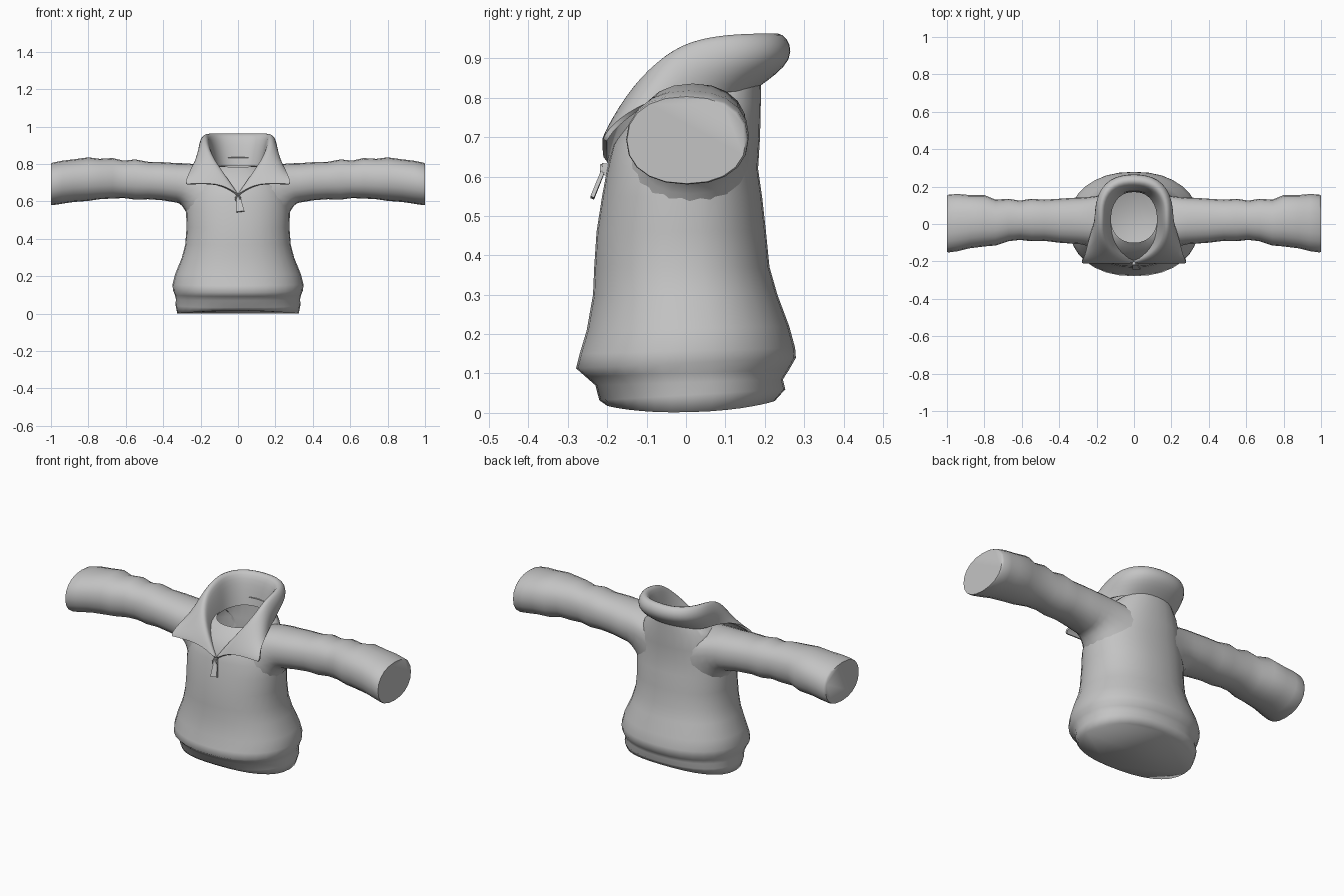
import bpy, bmesh, math
from mathutils import Matrix, Vector, Euler
from mathutils.bvhtree import BVHTree

if "Cube" in bpy.data.objects:
    bpy.data.objects.remove(bpy.data.objects["Cube"], do_unlink=True)

# One plain cloth colour
CLOTH = (0.55, 0.55, 0.55, 1)
cloth = bpy.data.materials.new("grey_cloth")
cloth.diffuse_color = CLOTH
cloth.use_nodes = True
cloth.node_tree.nodes["Principled BSDF"].inputs["Base Color"].default_value = CLOTH


def make_object(name, bm):
    bmesh.ops.recalc_face_normals(bm, faces=bm.faces[:])
    mesh = bpy.data.meshes.new(name)
    bm.to_mesh(mesh)
    bm.free()
    mesh.materials.append(cloth)
    obj = bpy.data.objects.new(name, mesh)
    bpy.context.collection.objects.link(obj)
    return obj


def smooth(obj, degrees):
    bpy.ops.object.select_all(action='DESELECT')
    obj.select_set(True)
    bpy.context.view_layer.objects.active = obj
    for modifier in obj.modifiers[:]:
        bpy.ops.object.modifier_apply(modifier=modifier.name)
    bpy.ops.object.shade_smooth_by_angle(angle=math.radians(degrees))


def loft(rows, closed=True, cap_first=False, cap_last=False):
    """Skin neighbouring rows of points with quads."""
    bm = bmesh.new()
    grid = [[bm.verts.new(point) for point in row] for row in rows]
    count = len(grid[0])
    for lower, upper in zip(grid, grid[1:]):
        for i in range(count if closed else count - 1):
            j = (i + 1) % count
            bm.faces.new((lower[i], lower[j], upper[j], upper[i]))
    if cap_first:
        bm.faces.new(grid[0][::-1])
    if cap_last:
        bm.faces.new(grid[-1])
    return bm


def round_power(value, power):
    return math.copysign(abs(value) ** power, value)


def oval(count, power):
    """Unit rounded-oval coordinates."""
    for i in range(count):
        angle = math.tau * i / count
        yield round_power(math.cos(angle), power), round_power(math.sin(angle), power)


# Torso: front height, back height, half width, front y, back y
torso_rings = [
    (.018, .030, .325, -.20, .225),
    (.032, .060, .334, -.22, .252),
    (.07, .085, .332, -.23, .246),
    (.092, .11, .338, -.255, .262),
    (.113, .14, .348, -.279, .279),
    (.15, .165, .35, -.27, .277),
    (.21, .22, .335, -.252, .262),
    (.30, .30, .30, -.236, .232),
    (.37, .37, .282, -.233, .212),
    (.46, .46, .275, -.227, .203),
    (.55, .55, .278, -.213, .193),
    (.62, .62, .27, -.20, .183),
    (.68, .70, .25, -.185, .188),
    (.73, .79, .215, -.155, .19),
    (.765, .838, .17, -.12, .19),
    (.785, .80, .125, -.10, .178),
]
rows = []
for index, (z_front, z_back, half, y_front, y_back) in enumerate(torso_rings):
    row = []
    for u, v in oval(32, .9):
        blend = (v + 1) / 2
        z = z_front + (z_back - z_front) * blend
        if index == 0:
            z -= .022 * u * u       # hem dips at the sides
        row.append((half * u, y_front + (y_back - y_front) * blend, z))
    rows.append(row)
torso_mesh = loft(rows, cap_first=True)
torso_surface = BVHTree.FromBMesh(torso_mesh)
smooth(make_object("torso", torso_mesh), 80)

# Sleeves: distance out, bottom, top, front y, back y
sleeve_rings = [
    (.33, .594, .805, -.105, .14),
    (.40, .606, .81, -.10, .135),
    (.48, .612, .812, -.09, .13),
    (.55, .61, .825, -.092, .135),
    (.61, .618, .818, -.085, .125),
    (.67, .616, .832, -.092, .135),
    (.74, .612, .828, -.115, .13),
    (.80, .603, .836, -.12, .155),
    (.88, .597, .825, -.13, .155),
    (.94, .588, .818, -.145, .16),
    (.99, .58, .808, -.152, .158),
    (1, .582, .803, -.15, .152),
]


def ring_points(x, bottom, top, y_front, y_back):
    middle_y, middle_z = (y_front + y_back) / 2, (bottom + top) / 2
    return [Vector((x, middle_y + u * (y_back - y_front) / 2,
                    middle_z + v * (top - bottom) / 2)) for u, v in oval(20, .9)]


# The armhole lies on the torso surface, and a curved fillet joins it to the sleeve
armhole = ring_points(1, .525, .79, -.15, .165)
for point in armhole:
    hit = torso_surface.ray_cast(point, Vector((-1, 0, 0)))[0]
    point.x = max(hit.x - .006, .1) if hit else .1
sleeve = [ring_points(*ring) for ring in sleeve_rings]
fillet = []
for t in (0, .25, .5, .75):
    ring = []
    for start, end in zip(armhole, sleeve[0]):
        ease = 1 - (1 - t) ** 2
        ring.append(Vector((start.x + (end.x - start.x) * t,
                            start.y + (end.y - start.y) * ease,
                            start.z + (end.z - start.z) * ease)))
    fillet.append(ring)
for side, label in ((1, "left"), (-1, "right")):
    rows = [[(side * p.x, p.y, p.z) for p in ring] for ring in fillet + sleeve]
    smooth(make_object(label + "_sleeve", loft(rows, cap_last=True)), 60)

# Collar: stations from the back to the front tip,
# each running neck base, inner top, outer top, outer bulge, flap edge
collar_half = [
    [(0, .182, .79), (0, .205, .95), (0, .25, .968), (0, .285, .90), (0, .185, .832)],
    [(.08, .165, .79), (.105, .19, .95), (.12, .232, .968), (.145, .258, .90), (.095, .165, .828)],
    [(.125, .09, .785), (.157, .11, .95), (.185, .135, .967), (.213, .145, .90), (.17, .11, .815)],
    [(.13, .03, .785), (.158, .03, .937), (.18, .03, .954), (.21, .02, .895), (.205, .02, .82)],
    [(.125, -.04, .78), (.162, -.045, .90), (.18, -.05, .917), (.21, -.065, .865), (.235, -.08, .80)],
    [(.10, -.115, .745), (.13, -.122, .82), (.145, -.13, .838), (.205, -.152, .785), (.262, -.172, .74)],
    [(.05, -.16, .69), (.062, -.178, .725), (.075, -.19, .737), (.17, -.20, .72), (.283, -.20, .705)],
    [(.004, -.19, .63), (.005, -.20, .64), (.012, -.206, .642), (.10, -.207, .70), (.272, -.205, .692)],
]
mirrored = [[(-x, y, z) for x, y, z in row] for row in collar_half[:0:-1]]
collar = make_object("collar", loft(mirrored + collar_half, closed=False))
rounding = collar.modifiers.new("rounding", 'SUBSURF')
rounding.levels = 2
rounding.boundary_smooth = 'PRESERVE_CORNERS'
thickness = collar.modifiers.new("thickness", 'SOLIDIFY')
thickness.thickness = .012
thickness.offset = 0
smooth(collar, 50)


# Zip: slider, ring and hanging pull tab
def block(name, centre, size, tilt, taper):
    bm = bmesh.new()
    bmesh.ops.create_cube(bm, size=1)
    for vert in bm.verts:
        narrow = taper if vert.co.z > 0 else 1
        vert.co = Vector((vert.co.x * size[0] * narrow, vert.co.y * size[1], vert.co.z * size[2]))
    bmesh.ops.transform(bm, verts=bm.verts[:],
                        matrix=Matrix.Translation(centre) @ Euler(tilt).to_matrix().to_4x4())
    return make_object(name, bm)


block("zip_slider", (0, -.204, .618), (.026, .022, .03), (-.15, 0, 0), .7)
block("zip_pull", (.009, -.225, .578), (.042, .01, .07), (-.38, -.12, 0), .55)
ring_rows = []
for i in range(12):
    turn = math.tau * i / 12
    outward = Vector((math.cos(turn), 0, math.sin(turn)))
    ring_rows.append([Vector((0, -.215, .615)) + outward * (.013 + .004 * u)
                      + Vector((0, .004 * v, 0)) for u, v in oval(6, 1)])
smooth(make_object("zip_ring", loft(ring_rows + ring_rows[:1])), 60)
